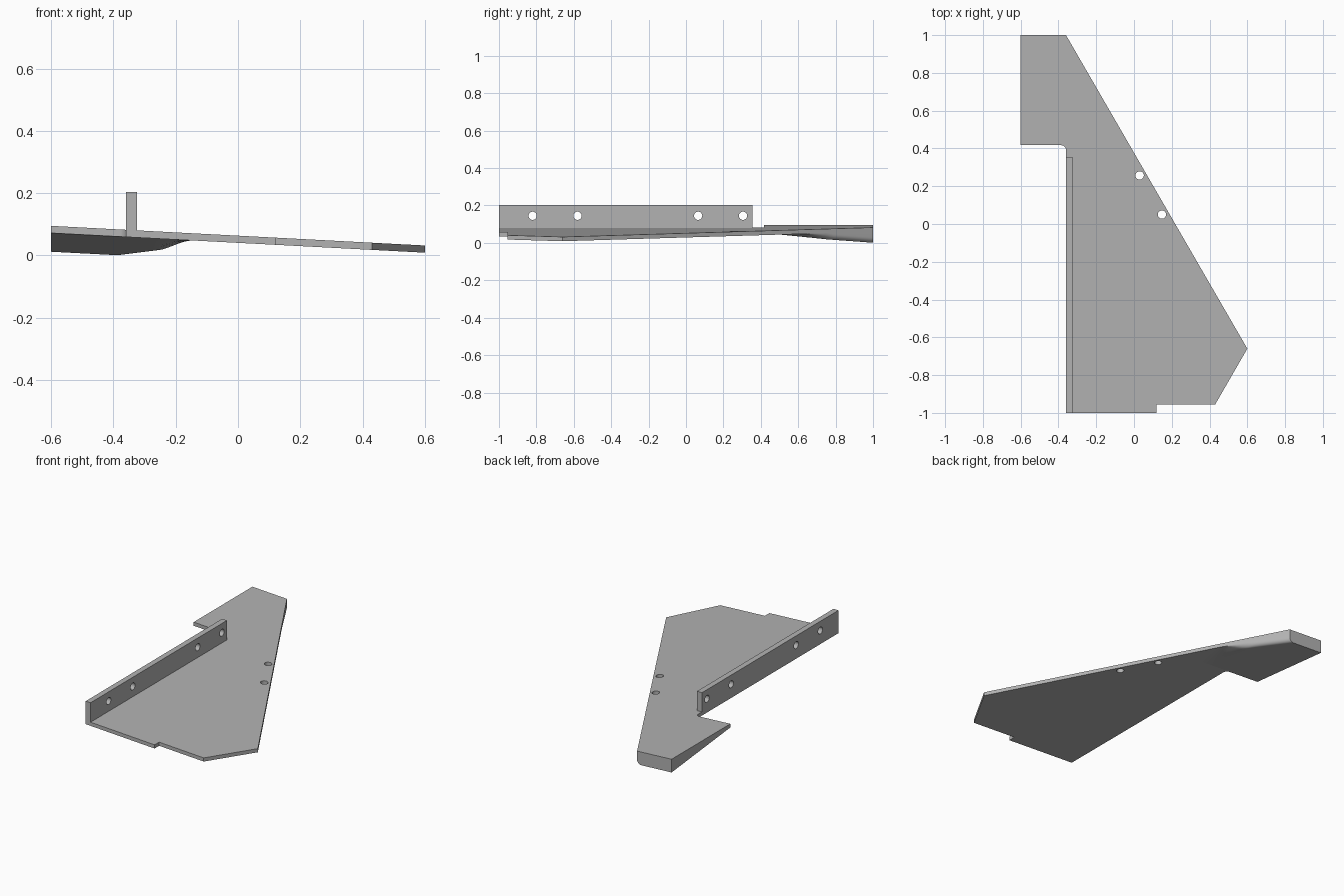
import bpy, bmesh, math
from mathutils import Matrix

if "Cube" in bpy.data.objects:
    bpy.data.objects.remove(bpy.data.objects["Cube"])

THICK = 0.023
HOLE_R = 0.022

grey = bpy.data.materials.new("plain grey")
grey.use_nodes = True
COLOUR = (0.45, 0.45, 0.45, 1)
grey.diffuse_color = COLOUR
grey.node_tree.nodes["Principled BSDF"].inputs["Base Color"].default_value = COLOUR


def top_z(x):
    """Height of the sloping plate's upper face."""
    return 0.0635 - 0.0525 * x


def edge_x(y):
    """Position of the long diagonal edge."""
    return -0.36 + (1 - y) * 0.96 / 1.66


def make_object(name, bm):
    bmesh.ops.recalc_face_normals(bm, faces=bm.faces)
    mesh = bpy.data.meshes.new(name)
    bm.to_mesh(mesh)
    bm.free()
    mesh.materials.append(grey)
    obj = bpy.data.objects.new(name, mesh)
    bpy.context.collection.objects.link(obj)
    return obj


def prism(name, points, offset):
    """Extrude a closed outline of 3D points along an offset."""
    bm = bmesh.new()
    face = bm.faces.new([bm.verts.new(p) for p in points])
    grown = bmesh.ops.extrude_face_region(bm, geom=[face])
    verts = [g for g in grown["geom"] if isinstance(g, bmesh.types.BMVert)]
    bmesh.ops.translate(bm, verts=verts, vec=offset)
    return make_object(name, bm)


def drill(obj, centres, axis):
    """Cut round holes through an object along x or z."""
    bm = bmesh.new()
    turn = Matrix.Rotation(math.pi / 2, 4, "Y") if axis == "X" else Matrix()
    for c in centres:
        bmesh.ops.create_cone(bm, cap_ends=True, segments=32, radius1=HOLE_R,
                              radius2=HOLE_R, depth=0.3,
                              matrix=Matrix.Translation(c) @ turn)
    cutter = make_object("hole_cutter", bm)
    cutter.hide_render = True
    mod = obj.modifiers.new("holes", "BOOLEAN")
    mod.operation, mod.solver, mod.object = "DIFFERENCE", "EXACT", cutter
    bpy.context.view_layer.objects.active = obj
    bpy.ops.object.modifier_apply(modifier=mod.name)
    bpy.data.objects.remove(cutter)


# Sloping base plate, with a rounded inner corner at the notch
outline = [(-0.6, 1), (-0.36, 1), (0.6, -0.66), (0.43, -0.955),
           (0.12, -0.955), (0.12, -1), (-0.36, -1)]
for i in range(7):
    a = math.radians(15 * i)
    outline.append((-0.385 + 0.025 * math.cos(a), 0.392 + 0.025 * math.sin(a)))
outline.append((-0.6, 0.417))
plate = prism("base_plate", [(x, y, top_z(x) - THICK) for x, y in outline], (0, 0, THICK))
drill(plate, [(0.03, 0.257, 0.05), (0.148, 0.05, 0.05)], "Z")

# Upright flange with four bolt holes
left, right, height = -0.36, -0.325, 0.203
flange = prism("upright_flange",
               [(left, -1, top_z(left)), (right, -1, top_z(right)),
                (right, -1, height), (left, -1, height)], (0, 1.355, 0))
drill(flange, [(-0.34, y, 0.145) for y in (-0.82, -0.58, 0.065, 0.305)], "X")

# Tapered wedge under the tail, rounded along the diagonal edge
Y0, DEPTH, ROUND, ROWS, COLS, ARC = 0.417, 0.06, 0.03, 28, 20, 8


def wedge_depth(x, y):
    full = DEPTH * (y - Y0) / (1 - Y0)
    t = min(max((x + 0.25) / 0.11, 0), 1)
    full *= 1 - t * t * (3 - 2 * t)
    r = min(ROUND, full)
    gap = edge_x(y) - x
    if r > 0 and gap < r:
        full -= r * (1 - math.sqrt(max(0, 1 - (1 - gap / r) ** 2)))
    return max(full, 0)


bm = bmesh.new()
upper, lower = [], []
for j in range(ROWS + 1):
    y = Y0 + (1 - Y0) * j / ROWS
    inner = edge_x(y) - ROUND
    xs = [-0.6 + (inner + 0.6) * i / COLS for i in range(COLS)]
    xs += [inner + ROUND * math.sin(math.pi / 2 * i / ARC) for i in range(ARC + 1)]
    upper.append([bm.verts.new((x, y, top_z(x) - THICK)) for x in xs])
    lower.append([bm.verts.new((x, y, top_z(x) - THICK - wedge_depth(x, y))) for x in xs])
last = COLS + ARC
for j in range(ROWS):
    for i in range(last):
        for g in (upper, lower):
            bm.faces.new((g[j][i], g[j][i + 1], g[j + 1][i + 1], g[j + 1][i]))
    for i in (0, last):
        bm.faces.new((upper[j][i], upper[j + 1][i], lower[j + 1][i], lower[j][i]))
for j in (0, ROWS):
    for i in range(last):
        bm.faces.new((upper[j][i], upper[j][i + 1], lower[j][i + 1], lower[j][i]))
bmesh.ops.remove_doubles(bm, verts=bm.verts, dist=0.00005)
wedge = make_object("tail_wedge", bm)

# Smooth the curved faces, keeping real edges sharp
for obj in (plate, flange, wedge):
    bpy.ops.object.select_all(action="DESELECT")
    obj.select_set(True)
    bpy.context.view_layer.objects.active = obj
    bpy.ops.object.shade_smooth_by_angle(angle=math.radians(30))
